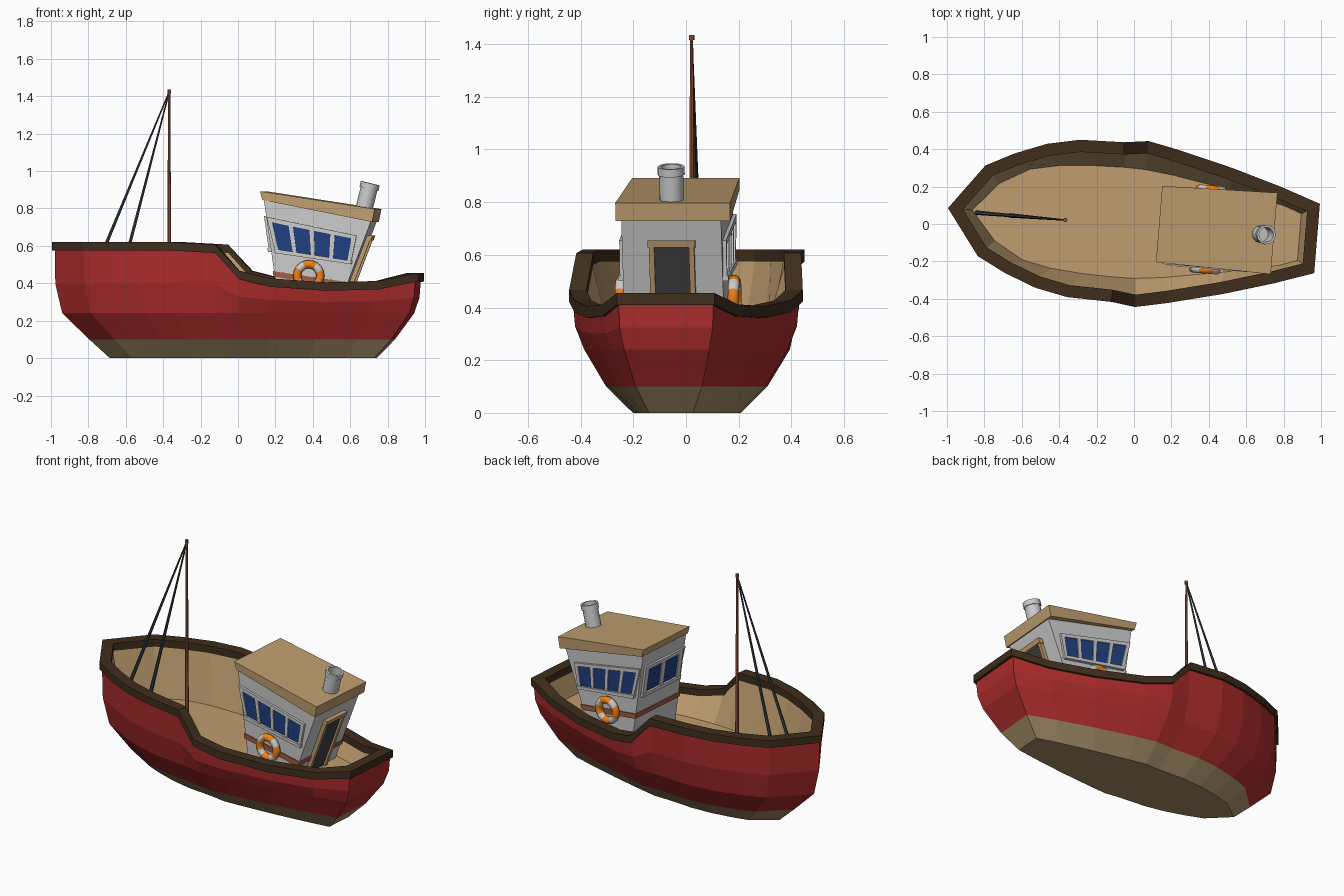
import bpy, bmesh
from math import sin, cos, pi, radians
from mathutils import Vector, Matrix

if "Cube" in bpy.data.objects:
    bpy.data.objects.remove(bpy.data.objects["Cube"])

# The boat is built along x, then yawed slightly as a whole
YAW = Matrix.Translation((0.002, 0.003, 0)) @ Matrix.Rotation(radians(-4.7), 4, 'Z')

def material(name, r, g, b):
    m = bpy.data.materials.new(name)
    m.diffuse_color = (r, g, b, 1)
    m.use_nodes = True
    m.node_tree.nodes["Principled BSDF"].inputs["Base Color"].default_value = m.diffuse_color
    return m

RED = material("red_paint", 0.42, 0.025, 0.025)
KEEL = material("keel_tan", 0.38, 0.27, 0.14)
WOOD = material("deck_wood", 0.52, 0.34, 0.16)
DARK = material("dark_wood", 0.05, 0.027, 0.012)
BLUE = material("glass_blue", 0.015, 0.05, 0.22)
RUST = material("rust", 0.36, 0.11, 0.06)
ORANGE = material("orange", 0.85, 0.22, 0.01)
WHITE = material("white", 0.8, 0.8, 0.8)
BLACK = material("doorway_dark", 0.05, 0.05, 0.05)
ROPE = material("rope_grey", 0.05, 0.055, 0.06)
GREY = material("wall_grey", 0.55, 0.55, 0.55)

def finish(name, bm, mats, smooth=False):
    bmesh.ops.recalc_face_normals(bm, faces=bm.faces)
    me = bpy.data.meshes.new(name)
    bm.to_mesh(me)
    bm.free()
    me.transform(YAW)
    for m in mats:
        me.materials.append(m)
    ob = bpy.data.objects.new(name, me)
    bpy.context.collection.objects.link(ob)
    if smooth:
        bpy.ops.object.select_all(action='DESELECT')
        ob.select_set(True)
        bpy.context.view_layer.objects.active = ob
        bpy.ops.object.shade_smooth_by_angle(angle=radians(40))
    return ob

def loft(name, rings, mats, strips=None, cap=True, loop=False, smooth=False):
    """Skin closed rings; strips gives the material index of each strip (caps use the ends)."""
    bm = bmesh.new()
    vs = [[bm.verts.new(p) for p in r] for r in rings]
    n, k = len(vs[0]), len(vs)
    strips = strips or [0] * k
    for i in range(k if loop else k - 1):
        a, b = vs[i], vs[(i + 1) % k]
        for j in range(n):
            f = bm.faces.new((a[j], a[(j + 1) % n], b[(j + 1) % n], b[j]))
            f.material_index = strips[i]
    if cap and not loop:
        bm.faces.new(vs[0]).material_index = strips[0]
        bm.faces.new(vs[-1]).material_index = strips[k - 2]
    return finish(name, bm, mats, smooth)

def circle(c, axis, r, n):
    q = Vector(axis).to_track_quat('Z', 'Y')
    return [Vector(c) + q @ Vector((r * cos(2 * pi * i / n), r * sin(2 * pi * i / n), 0)) for i in range(n)]

def rod(name, p0, p1, r0, r1, n, mat):
    d = Vector(p1) - Vector(p0)
    return loft(name, [circle(p0, d, r0, n), circle(p1, d, r1, n)], [mat], smooth=True)

def slab(name, pts, push, mat):
    return loft(name, [[Vector(p) for p in pts], [Vector(p) + Vector(push) for p in pts]], [mat])

# Hull stations: x, half width, rim height; the first one is the bow tip
TOP = [(-1, 0, .62), (-.82, .243, .62), (-.67, .32, .62), (-.5, .386, .62), (-.326, .422, .62),
       (-.09, .428, .607), (.04, .445, .467), (.2, .412, .427), (.5, .338, .405),
       (.77, .258, .412), (.98, .186, .455)]
DECK = [(-.87, 0), (-.735, .155), (-.58, .243), (-.424, .276), (-.25, .29), (-.07, .295),
        (.03, .292), (.18, .275), (.5, .22), (.79, .16), (.885, .125)]

def mirror_ring(half):
    return [Vector(p) for p in half] + [Vector((x, -y, z)) for x, y, z in half[:0:-1]]

def inset(ring, d, dz):
    out, n = [], len(ring)
    for i, p in enumerate(ring):
        e1, e2 = (p - ring[i - 1]).xy.normalized(), (ring[(i + 1) % n] - p).xy.normalized()
        n1, n2 = Vector((e1.y, -e1.x)), Vector((e2.y, -e2.x))
        m = (n1 + n2) / (1 + n1.dot(n2)) * d
        out.append(p + Vector((m.x, m.y, dz)))
    return out

def hull_ring(x0, x1, w, zf):
    return mirror_ring([(x0 + (x + 1) / 1.98 * (x1 - x0), y * w, zf(z - .03)) for x, y, z in TOP])

rim = mirror_ring(TOP)
rings = [hull_ring(-.69, .735, .45, lambda z: 0),
         hull_ring(-.80, .83, .68, lambda z: .1),
         hull_ring(-.945, .93, .87, lambda z: .24),
         hull_ring(-.982, .957, .95, lambda z: .24 + .45 * (z - .24)),
         hull_ring(-.985, .965, .97, lambda z: z),
         inset(rim, .058, -.03),
         mirror_ring([(x, y, .28) for x, y in DECK])]
loft("hull", rings, [KEEL, RED, WOOD], [0, 1, 1, 1, 2, 2])

# Dark rim along the hull's edge
loft("rim", [rim, inset(rim, .065, 0), inset(rim, .065, -.045), inset(rim, 0, -.045)], [DARK], loop=True)

# Cabin walls lean outward at front and back
def xf(z): return .233 - .142 * (z - .28)
def xr(z): return .555 + .381 * (z - .28)

HW = .19
def cabin_ring(zf, zr, g=0):
    return [Vector(p) for p in ((xf(zf) - g, -HW - g, zf), (xr(zr) + g, -HW - g, zr),
                                (xr(zr) + g, HW + g, zr), (xf(zf) - g, HW + g, zf))]

loft("cabin", [cabin_ring(.27, .27), cabin_ring(.86, .755)], [GREY])
loft("cabin_stripe", [cabin_ring(.435, .375, .006), cabin_ring(.465, .405, .006)], [RUST])

def roof_ring(x0, z0, x1, z1):
    return [Vector(p) for p in ((x0, -.197, z0), (x1, -.211, z1), (x1, .226, z1), (x0, .212, z0))]

loft("roof", [roof_ring(.145, .845, .735, .728), roof_ring(.132, .892, .749, .797)], [WOOD])

# Window rows: glass panes behind raised bars, corners go top-left round to bottom-left
def windows(name, corners, n, out):
    a, b, c, d = [Vector(p) for p in corners]
    out = Vector(out)
    def quad(u0, u1, v0, v1):
        return [(a.lerp(b, u)).lerp(d.lerp(c, u), v) for u, v in ((u0, v0), (u1, v0), (u1, v1), (u0, v1))]
    slab(name + "_glass", quad(.02, .98, .05, .95), out * .5, BLUE)
    slab(name + "_top_bar", quad(0, 1, 0, .13), out, GREY)
    slab(name + "_sill", quad(-.01, 1.01, .9, 1.02), out * 1.4, GREY)
    t = .1 / n
    for i in range(n + 1):
        u = t + (1 - 2 * t) * i / n
        slab(f"{name}_bar_{i}", quad(u - t, u + t, .13, .9), out, GREY)

for side, s in (("near", -1), ("far", 1)):
    windows(side + "_windows", [(.168, s * HW, .755), (.65, s * HW, .655), (.62, s * HW, .505),
                                (.214, s * HW, .565)], 4, (0, s * .014, 0))
    # Life ring with four white bands
    loops, mats = [], []
    for i in range(32):
        t = 2 * pi * i / 32
        rad = Vector((cos(t), 0, sin(t)))
        loops.append([Vector((.395, s * .215, .44)) + rad * (.062 + .022 * cos(2 * pi * j / 10))
                      + Vector((0, .022 * sin(2 * pi * j / 10), 0)) for j in range(10)])
        mats.append(1 if (i + 6) % 8 < 3 and (i + 6) % 8 >= 0 else 0)
    loft(side + "_life_ring", loops, [ORANGE, WHITE], mats, loop=True, smooth=True)

windows("front_windows", [(xf(.76), .165, .76), (xf(.76), -.165, .76), (xf(.57), -.165, .57),
                          (xf(.57), .165, .57)], 2, (-.014, 0, 0))

# Rear doorway with wooden frame
def rear(name, y0, y1, z0, z1, t, mat):
    slab(name, [(xr(z0), y0, z0), (xr(z0), y1, z0), (xr(z1), y1, z1), (xr(z1), y0, z1)], (t, 0, 0), mat)

rear("doorway", -.07, .07, .28, .635, .012, BLACK)
rear("door_frame_left", -.086, -.066, .28, .64, .025, WOOD)
rear("door_frame_right", .066, .086, .28, .64, .025, WOOD)
rear("door_frame_top", -.09, .09, .628, .655, .03, WOOD)

# Funnel: tilted open pipe with a lip
base, tip = Vector((.668, -.002, .77)), Vector((.708, -.002, .935))
ax = tip - base
pipe = [(0, .046), (.82, .046), (.82, .052), (1, .052), (1, .04), (.3, .04)]
loft("funnel", [circle(base + ax * h, ax, r, 12) for h, r in pipe], [GREY], smooth=True)

# Mast, cap and stays
rod("mast", (-.37, -.012, .27), (-.37, -.012, 1.42), .012, .006, 8, RUST)
rod("mast_cap", (-.37, -.012, 1.415), (-.37, -.012, 1.435), .01, .01, 8, RUST)
rod("front_stay", (-.846, -.012, .28), (-.372, -.012, 1.42), .012, .004, 6, ROPE)
rod("rear_stay", (-.668, -.012, .28), (-.371, -.012, 1.42), .012, .004, 6, ROPE)
